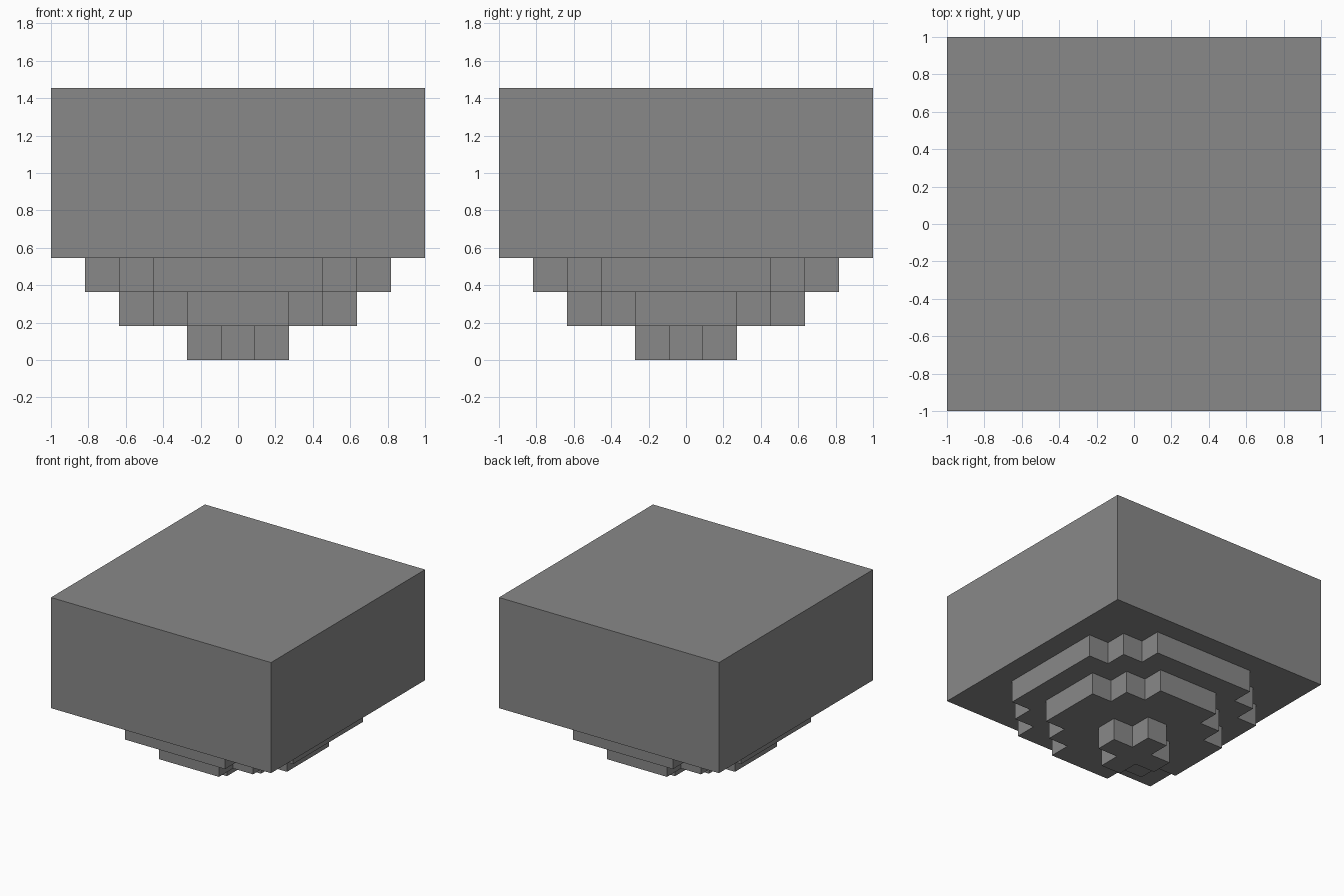
import bpy
import bmesh

cube = bpy.data.objects.get("Cube")
if cube:
    bpy.data.objects.remove(cube, do_unlink=True)

U = 2 / 11  # one block step

# Single grey material
GREY = (0.25, 0.25, 0.25, 1)
stone = bpy.data.materials.new("stone_grey")
stone.use_nodes = True
stone.diffuse_color = GREY
bsdf = stone.node_tree.nodes["Principled BSDF"]
bsdf.inputs["Base Color"].default_value = GREY


def stepped_outline(half, notches):
    """Square outline whose corners are cut back in one-unit stairs."""
    corner = [(half, half - notches)]
    for i in range(notches):
        x = half - i - 1
        y = half - notches + i
        corner += [(x, y), (x, y + 1)]
    outline = []
    for _ in range(4):
        outline += corner
        corner = [(-y, x) for x, y in corner]
    return outline


def slab(name, half, notches, bottom, height):
    """Extrude a stepped outline upward into a solid slab."""
    bm = bmesh.new()
    base = bm.faces.new([bm.verts.new((x * U, y * U, bottom * U))
                         for x, y in stepped_outline(half, notches)])
    top = bmesh.ops.extrude_face_region(bm, geom=[base], use_keep_orig=True)
    verts = [g for g in top["geom"] if isinstance(g, bmesh.types.BMVert)]
    bmesh.ops.translate(bm, verts=verts, vec=(0, 0, height * U))
    bmesh.ops.recalc_face_normals(bm, faces=bm.faces)
    mesh = bpy.data.meshes.new(name)
    bm.to_mesh(mesh)
    bm.free()
    mesh.materials.append(stone)
    obj = bpy.data.objects.new(name, mesh)
    bpy.context.collection.objects.link(obj)


# Square block on three stepped tiers that narrow downward
slab("main_block", 5.5, 0, 3, 5)
slab("upper_tier", 4.5, 2, 2, 1)
slab("middle_tier", 3.5, 2, 1, 1)
slab("cross_foot", 1.5, 1, 0, 1)
